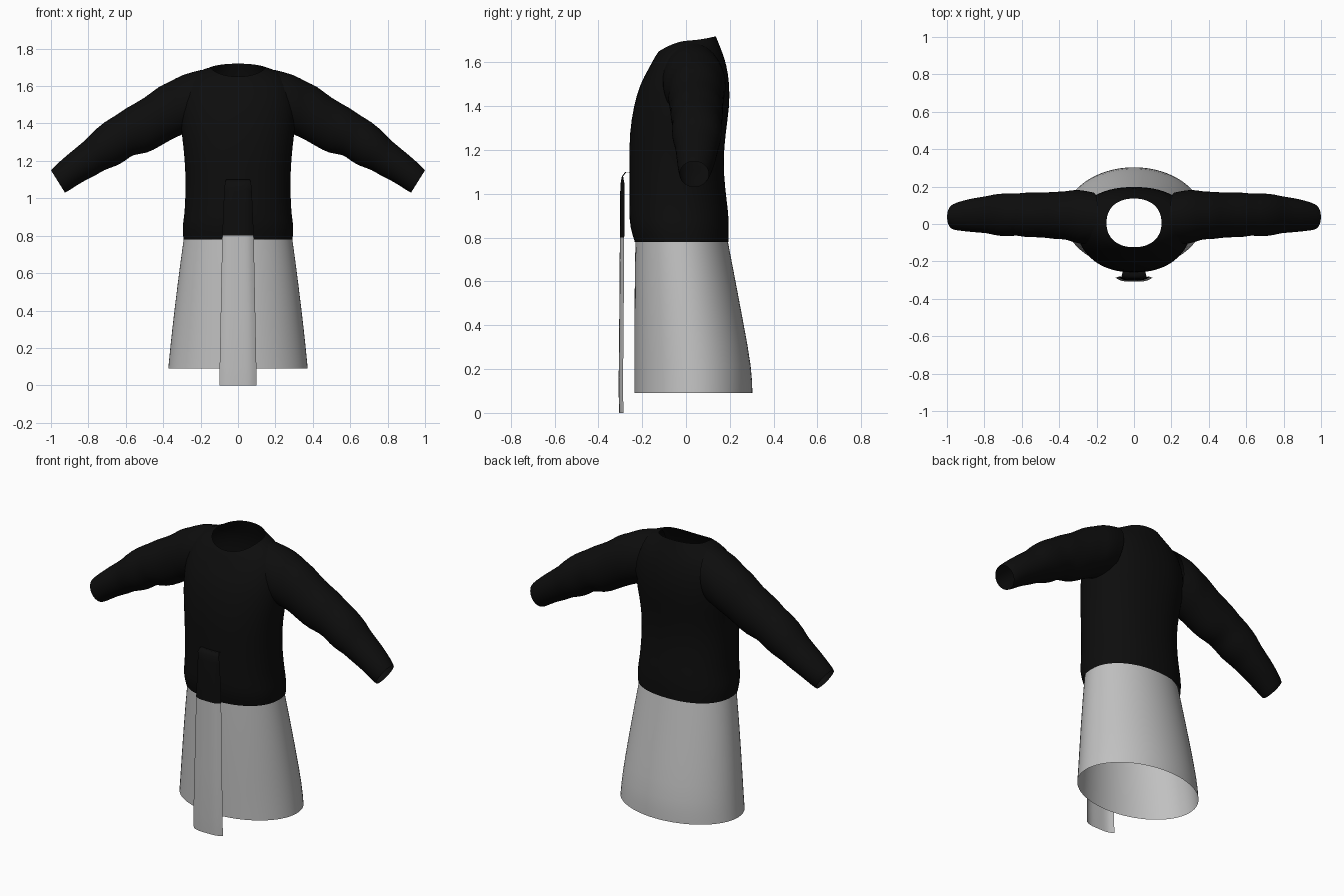
import bpy, math

if "Cube" in bpy.data.objects:
    bpy.data.objects.remove(bpy.data.objects["Cube"])


def material(name, value):
    mat = bpy.data.materials.new(name)
    mat.use_nodes = True
    color = (value, value, value, 1)
    mat.diffuse_color = color
    shader = mat.node_tree.nodes["Principled BSDF"]
    shader.inputs["Base Color"].default_value = color
    shader.inputs["Roughness"].default_value = 0.9
    return mat


black = material("black cloth", 0.004)
grey = material("light grey cloth", 0.53)


def build_sheet(name, rows, materials, closed=True, smooth_levels=0):
    """Join rows of points with quads to make an open cloth surface."""
    count = len(rows[0])
    verts = [point for row in rows for point in row]
    faces = []
    for r in range(len(rows) - 1):
        for i in range(count if closed else count - 1):
            j = (i + 1) % count
            a, b = r * count, (r + 1) * count
            faces.append((a + i, a + j, b + j, b + i))
    mesh = bpy.data.meshes.new(name)
    mesh.from_pydata(verts, [], faces)
    for mat in materials:
        mesh.materials.append(mat)
    obj = bpy.data.objects.new(name, mesh)
    bpy.context.collection.objects.link(obj)
    if smooth_levels:
        subsurf = obj.modifiers.new("smooth cloth", "SUBSURF")
        subsurf.levels = subsurf.render_levels = smooth_levels
    bpy.ops.object.select_all(action="DESELECT")
    obj.select_set(True)
    bpy.context.view_layer.objects.active = obj
    bpy.ops.object.shade_smooth()
    return obj


def signed_power(value, exponent):
    return math.copysign(abs(value) ** exponent, value)


def body_ring(half_width, front, back, z_side, z_front=None, z_back=None,
              roundness=1.0, sides=32):
    """Closed ring around the body; its height may differ at front and back."""
    z_front = z_side if z_front is None else z_front
    z_back = z_side if z_back is None else z_back
    ring = []
    for i in range(sides):
        angle = math.tau * i / sides
        c, s = math.cos(angle), math.sin(angle)
        z_end = z_front if s < 0 else z_back
        x = half_width * signed_power(c, roundness)
        y = (front + back) / 2 + (back - front) / 2 * signed_power(s, roundness)
        ring.append((x, y, z_side + (z_end - z_side) * abs(s) ** 1.5))
    return ring


# Top body: hem, waist, chest, shoulders and tilted neckline
torso_profile = [
    (.293, -.235, .195, .78), (.3, -.257, .197, .85), (.287, -.26, .195, .91),
    (.282, -.26, .18, 1.02), (.282, -.26, .17, 1.15), (.293, -.259, .182, 1.28),
    (.31, -.24, .2, 1.4), (.31, -.212, .2, 1.52, 1.5, 1.5),
    (.275, -.172, .186, 1.635, 1.57, 1.59),
    (.21, -.14, .165, 1.685, 1.63, 1.65),
    (.148, -.125, .137, 1.7, 1.65, 1.72),
]
torso = [body_ring(*ring, roundness=.9) for ring in torso_profile]
build_sheet("top_body", torso, [black], smooth_levels=1)

# Skirt: flares to the sides and the back, straight at the front
skirt_profile = [
    (.375, -.238, .305, .09), (.365, -.238, .303, .2),
    (.34, -.237, .262, .42), (.312, -.235, .22, .64), (.291, -.232, .191, .79),
]
skirt = [body_ring(*ring) for ring in skirt_profile]
build_sheet("skirt", skirt, [grey], smooth_levels=1)

# Sleeves: each ring spans upper x, z to lower x, z and front y to back y
sleeve_profile = [
    (.19, 1.69, .24, 1.36, -.11, .17), (.3, 1.665, .31, 1.335, -.11, .19),
    (.37, 1.62, .36, 1.31, -.08, .175), (.42, 1.605, .42, 1.275, -.085, .175),
    (.5, 1.535, .49, 1.235, -.07, .168), (.6, 1.485, .56, 1.235, -.075, .172),
    (.65, 1.445, .6, 1.2, -.06, .162), (.71, 1.415, .65, 1.17, -.07, .167),
    (.79, 1.345, .72, 1.15, -.06, .16), (.81, 1.315, .75, 1.125, -.05, .15),
    (.9, 1.245, .83, 1.09, -.045, .14), (.99, 1.165, .91, 1.035, -.035, .115),
    (1, 1.15, .925, 1.03, -.03, .105),
]


def sleeve_ring(side, x_up, z_up, x_low, z_low, front, back, sides=20):
    ring = []
    for i in range(sides):
        angle = math.tau * i / sides
        up = (1 + math.cos(angle)) / 2
        rear = (1 + math.sin(angle)) / 2
        ring.append((side * (x_low + (x_up - x_low) * up),
                     front + (back - front) * rear,
                     z_low + (z_up - z_low) * up))
    return ring if side < 0 else ring[::-1]


for side, label in ((1, "left"), (-1, "right")):
    rings = [sleeve_ring(side, *ring) for ring in sleeve_profile]
    build_sheet(label + "_sleeve", rings, [black], smooth_levels=1)

# Hanging front panel: bowed strip that hooks over at the waist
panel_profile = [
    (.098, -.305, 0), (.098, -.308, .1), (.092, -.305, .4), (.084, -.302, .8),
    (.074, -.3, 1.04), (.07, -.293, 1.08), (.064, -.278, 1.1), (.06, -.255, 1.095),
]
panel = []
for half_width, y, z in panel_profile:
    bow = .02 if z < 1.05 else .006
    steps = [k / 5 for k in range(-5, 6)]
    panel.append([(half_width * t, y + bow * t ** 4, z) for t in steps])
strip = build_sheet("front_panel", panel, [grey, black], closed=False)
for face in strip.data.polygons:
    face.material_index = int(face.center.z > .8)
